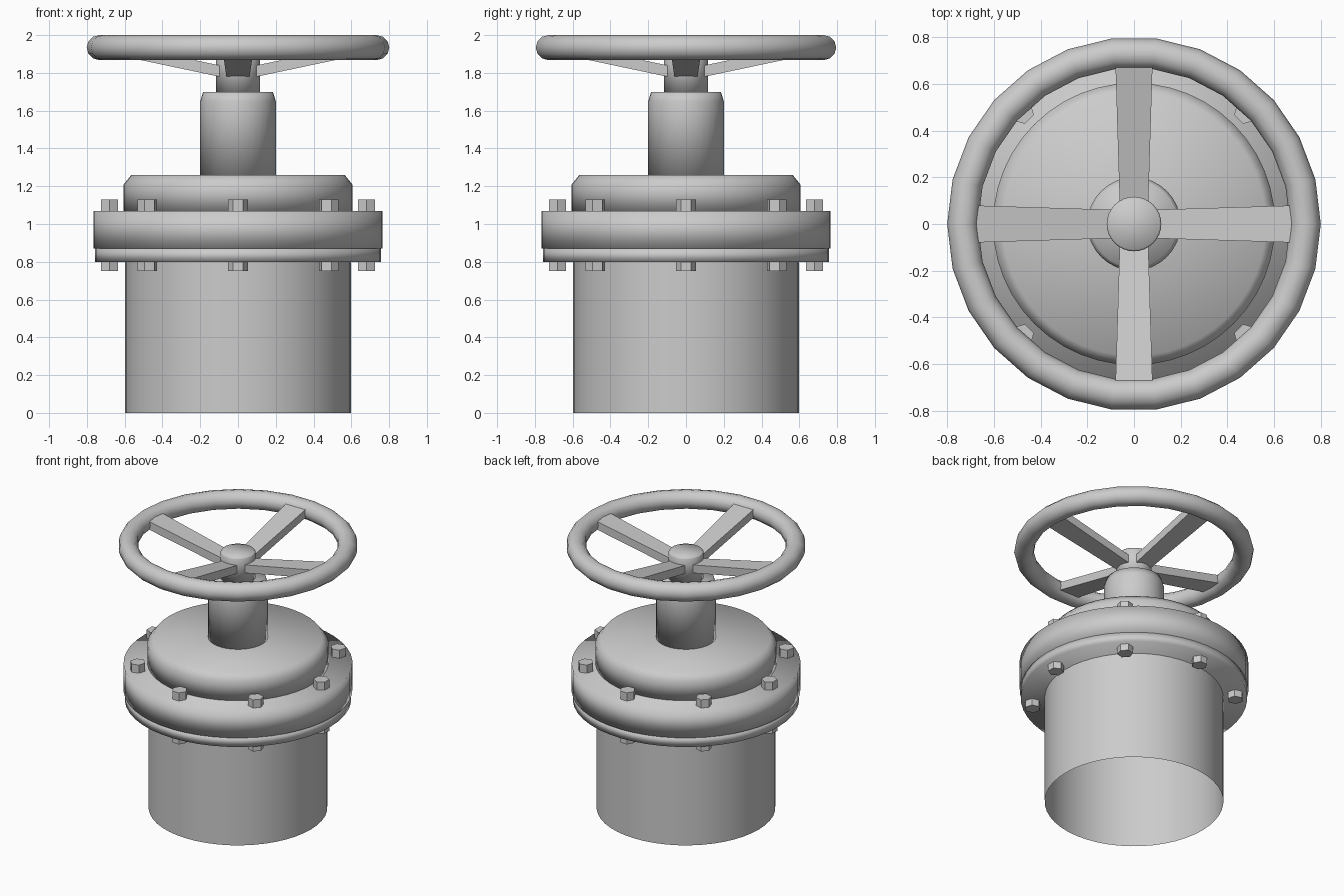
import bpy
import bmesh
from math import cos, sin, pi, radians
from mathutils import Matrix

cube = bpy.data.objects.get("Cube")
if cube:
    bpy.data.objects.remove(cube, do_unlink=True)

metal = bpy.data.materials.new("grey_metal")
metal.use_nodes = True
GREY = (0.6, 0.6, 0.6, 1)
metal.diffuse_color = GREY
metal.node_tree.nodes["Principled BSDF"].inputs["Base Color"].default_value = GREY


def finish(name, bm, smooth=True):
    """Turn a bmesh into an object, smooth with sharp edges kept."""
    for f in bm.faces:
        f.smooth = smooth
    for e in bm.edges:
        if len(e.link_faces) == 2:
            e.smooth = e.calc_face_angle(0) < radians(35)
    mesh = bpy.data.meshes.new(name)
    bm.to_mesh(mesh)
    bm.free()
    mesh.materials.append(metal)
    obj = bpy.data.objects.new(name, mesh)
    bpy.context.collection.objects.link(obj)
    return obj


def lathe(name, profile, sides=32, caps=True):
    """Stack rings of (radius, height), bottom to top."""
    bm = bmesh.new()
    rings = [[bm.verts.new((r * cos(2 * pi * i / sides), r * sin(2 * pi * i / sides), z))
              for i in range(sides)] for r, z in profile]
    for low, high in zip(rings, rings[1:]):
        for i in range(sides):
            j = (i + 1) % sides
            bm.faces.new((low[i], low[j], high[j], high[i]))
    if caps:
        bm.faces.new(rings[0][::-1])
        bm.faces.new(rings[-1])
    return finish(name, bm)


# Open pipe, flanges, cover and stem
lathe("pipe_body", [(0.597, 0), (0.597, 0.8)], 48, caps=False)
lathe("lower_flange", [(0.757, 0.8), (0.757, 0.87)], 48)
lathe("upper_flange", [(0.765, 0.87), (0.765, 1.07)], 48)
lathe("cover", [(0.605, 1.07), (0.605, 1.21), (0.565, 1.26)], 48)
lathe("neck", [(0.2, 1.26), (0.2, 1.65), (0.185, 1.7)])
lathe("stem", [(0.117, 1.7), (0.117, 1.885), (0.11, 1.895)])

# Handwheel rim
RIM_SIDES, TUBE_SIDES = 26, 12
bm = bmesh.new()
loops = []
for i in range(RIM_SIDES):
    a = 2 * pi * i / RIM_SIDES
    loop = []
    for k in range(TUBE_SIDES):
        t = 2 * pi * k / TUBE_SIDES
        r = 0.735 + 0.066 * cos(t)
        loop.append(bm.verts.new((r * cos(a), r * sin(a), 1.934 + 0.066 * sin(t))))
    loops.append(loop)
for i, loop in enumerate(loops):
    after = loops[(i + 1) % RIM_SIDES]
    for k in range(TUBE_SIDES):
        n = (k + 1) % TUBE_SIDES
        bm.faces.new((loop[k], after[k], after[n], loop[n]))
finish("handwheel_rim", bm)

# Spokes: flared bars rising from the stem to the rim
for s in range(4):
    bm = bmesh.new()
    bmesh.ops.create_cube(bm, size=1)
    for v in bm.verts:
        outer = v.co.x > 0
        v.co.x = 0.7 if outer else 0.08
        v.co.y *= 0.16 if outer else 0.122
        v.co.z = (1.937 if outer else 1.806) + v.co.z * 0.06
    bm.transform(Matrix.Rotation(s * pi / 2, 4, "Z"))
    finish(f"spoke_{s + 1}", bm, smooth=False)

# Hexagonal bolt heads and nuts around both flanges
for label, z, height in (("bolt_head", 1.1, 0.06), ("nut", 0.777, 0.054)):
    for i in range(8):
        bm = bmesh.new()
        bmesh.ops.create_cone(bm, cap_ends=True, segments=6, radius1=0.053,
                              radius2=0.053, depth=height)
        # create_cone starts with a corner on the tangential axis
        bm.transform(Matrix.Rotation(i * pi / 4, 4, "Z") @ Matrix.Translation((0.68, 0, z)))
        finish(f"{label}_{i + 1}", bm, smooth=False)
